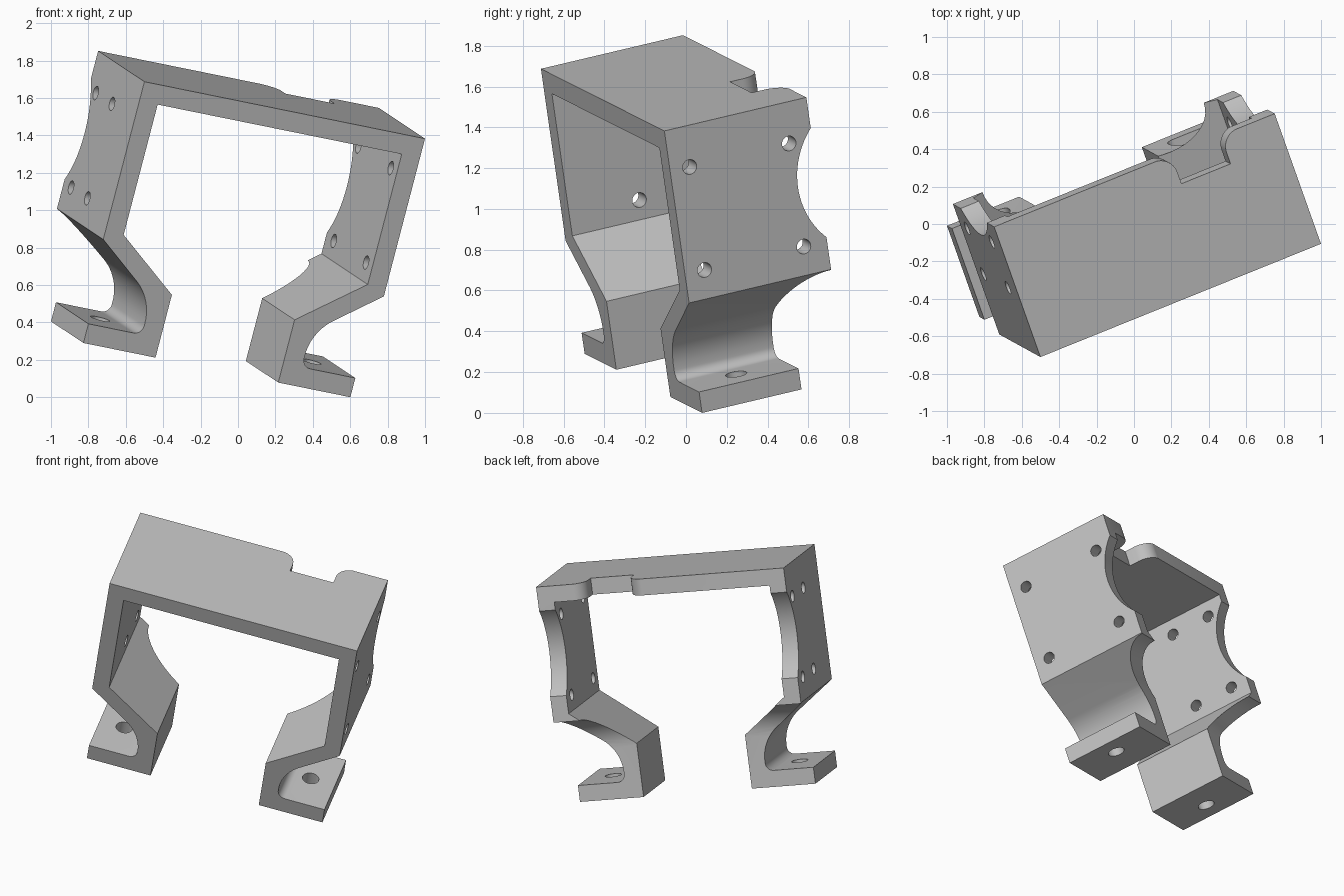
import bpy, bmesh, math
from mathutils import Vector, Matrix

cube = bpy.data.objects.get("Cube")
if cube:
    bpy.data.objects.remove(cube)

WIDTH, DEPTH, T = 1.646, 0.757, 0.107   # outer size and plate thickness

grey = bpy.data.materials.new("plain grey")
grey.use_nodes = True
grey.diffuse_color = (0.52, 0.52, 0.52, 1)
grey.node_tree.nodes["Principled BSDF"].inputs["Base Color"].default_value = grey.diffuse_color


def rounded(points, steps=12):
    """Outline whose (x, y, radius) corners are replaced by arcs."""
    out = []
    for i, (x, y, r) in enumerate(points):
        p = Vector((x, y))
        if r == 0:
            out.append(p)
            continue
        a = (Vector(points[i - 1][:2]) - p).normalized()
        b = (Vector(points[(i + 1) % len(points)][:2]) - p).normalized()
        half = a.angle(b) / 2
        centre = p + (a + b).normalized() * r / math.sin(half)
        start = p + a * r / math.tan(half) - centre
        end = p + b * r / math.tan(half) - centre
        sweep = start.angle_signed(end)
        for k in range(steps + 1):
            out.append(centre + Matrix.Rotation(-sweep * k / steps, 2) @ start)
    return out


def circle(x, y, r, n=32):
    return [Vector((x + r * math.cos(math.tau * k / n), y + r * math.sin(math.tau * k / n)))
            for k in range(n)]


def prism(name, outline, axis, lo, hi):
    """Extrude an outline along one axis of the bracket."""
    def place(p, t):
        co = [p.x, p.y]
        co.insert(axis, t)
        return co
    bm = bmesh.new()
    rings = [[bm.verts.new(place(p, t)) for p in outline] for t in (lo, hi)]
    for ring in rings:
        bm.faces.new(ring)
    n = len(outline)
    for i in range(n):
        j = (i + 1) % n
        bm.faces.new((rings[0][i], rings[0][j], rings[1][j], rings[1][i]))
    bmesh.ops.recalc_face_normals(bm, faces=bm.faces)
    mesh = bpy.data.meshes.new(name)
    bm.to_mesh(mesh)
    bm.free()
    mesh.materials.append(grey)
    obj = bpy.data.objects.new(name, mesh)
    bpy.context.collection.objects.link(obj)
    return obj


# Bent plate: half profile, mirrored to the other side
half = [(0, 0, 0), (0, -0.88, 0), (0.354, -1.146, 0.27), (0.354, -1.343, 0.05),
        (0.04, -1.343, 0), (0.04, -1.45, 0), (0.463, -1.45, 0), (0.463, -1.1, 0),
        (T, -0.834, 0), (T, -T, 0)]
profile = half + [(WIDTH - x, z, r) for x, z, r in reversed(half)]
bracket = prism("bracket", rounded(profile), 1, 0, DEPTH)

# Rear scallop of the walls and narrowing of the legs
cutters = [
    prism("wall_scallop", circle(1.056, -0.436, 0.409, 96), 0, -0.1, WIDTH + 0.1),
    prism("leg_relief", rounded([(0.53, -0.884, 0.225), (0.53, -1.6, 0), (0.9, -1.6, 0),
                                 (0.9, -0.884, 0)]), 0, -0.1, WIDTH + 0.1),
]

# Notch with rounded lips in the rear edge of the top
lip = DEPTH + 0.001
notch = [(1.04, 0.592, 0), (1.328, 0.592, 0), (1.328, lip, 0.1), (1.5, lip, 0),
         (1.5, 0.9, 0), (0.85, 0.9, 0), (0.85, lip, 0), (1.04, lip, 0.1)]
cutters.append(prism("top_notch", rounded(notch), 2, -0.14, 0.1))

# Screw holes in the walls and the feet
for x, columns in ((0, (0.372, 0.638)), (WIDTH - T, (0.104, 0.633))):
    for y in columns:
        for z in (-0.208, -0.735):
            cutters.append(prism("wall_hole", circle(y, z, 0.037), 0, x - 0.05, x + T + 0.05))
for x in (0.203, WIDTH - 0.203):
    cutters.append(prism("foot_hole", circle(x, 0.263, 0.053), 2, -1.5, -1.3))

bpy.context.view_layer.objects.active = bracket
for cutter in cutters:
    mod = bracket.modifiers.new("cut", 'BOOLEAN')
    mod.operation, mod.solver, mod.object = 'DIFFERENCE', 'EXACT', cutter
    bpy.ops.object.modifier_apply(modifier=mod.name)
    bpy.data.objects.remove(cutter)

# Tilt the bracket into its resting pose
across = Vector((0.911, 0.3676, -0.185)).normalized()
back = Vector((-0.33, 0.918, 0.218))
back = (back - across * back.dot(across)).normalized()
pose = Matrix((across, back, across.cross(back))).transposed().to_4x4()
bracket.data.transform(pose)
points = [v.co for v in bracket.data.vertices]
low = [min(p[i] for p in points) for i in range(3)]
high = [max(p[i] for p in points) for i in range(3)]
bracket.data.transform(Matrix.Translation((-(low[0] + high[0]) / 2, -(low[1] + high[1]) / 2, -low[2])))

bpy.ops.object.select_all(action='DESELECT')
bracket.select_set(True)
bpy.ops.object.shade_smooth_by_angle(angle=math.radians(30))
